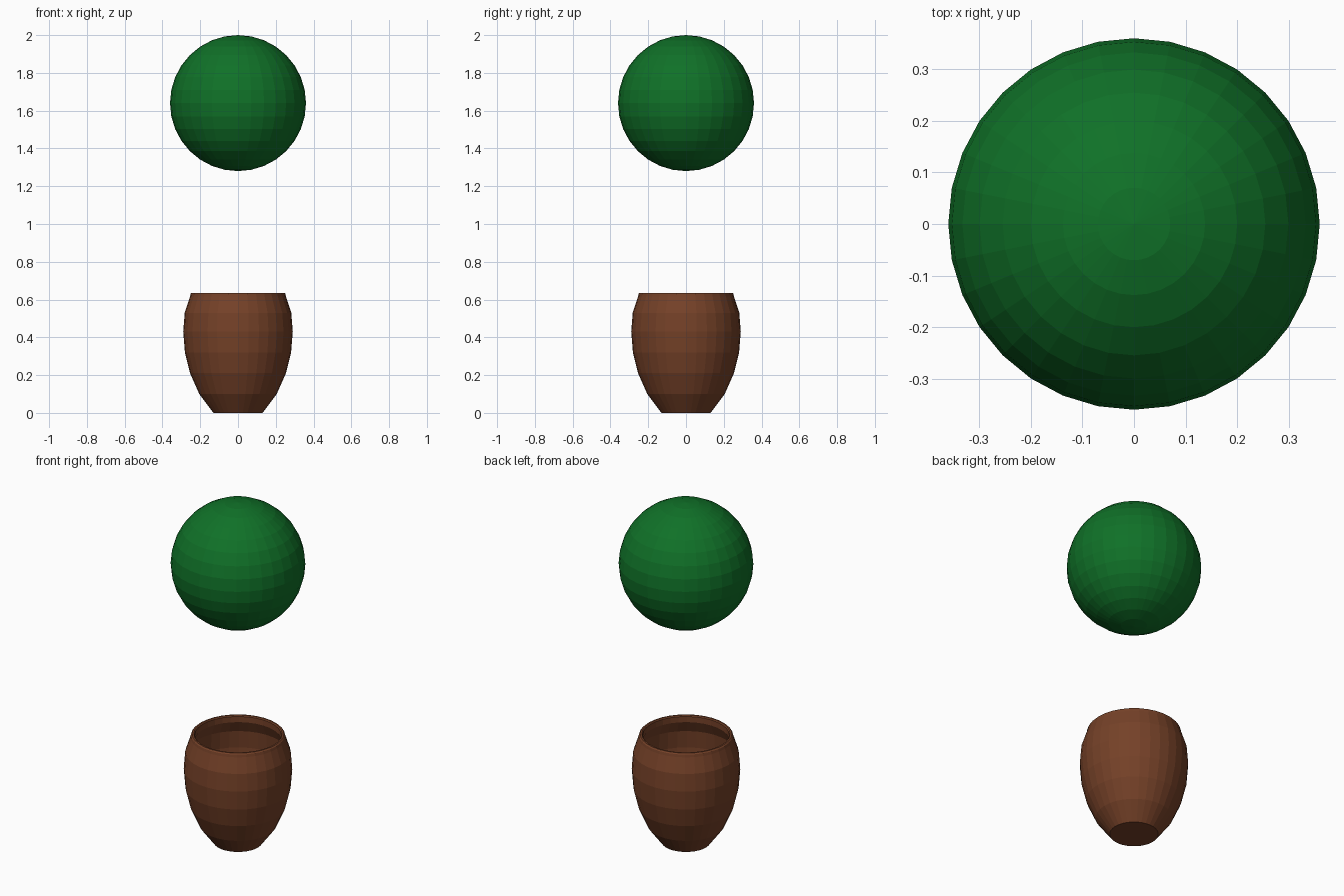
import bpy, bmesh, math

if "Cube" in bpy.data.objects:
    bpy.data.objects.remove(bpy.data.objects["Cube"])

SEGMENTS = 32


def material(name, rgb):
    m = bpy.data.materials.new(name)
    m.diffuse_color = (*rgb, 1.0)
    m.use_nodes = True
    m.node_tree.nodes["Principled BSDF"].inputs["Base Color"].default_value = m.diffuse_color
    return m


def finish(bm, name, mat):
    bmesh.ops.recalc_face_normals(bm, faces=bm.faces)
    mesh = bpy.data.meshes.new(name)
    bm.to_mesh(mesh)
    bm.free()
    mesh.materials.append(mat)
    obj = bpy.data.objects.new(name, mesh)
    bpy.context.collection.objects.link(obj)
    return obj


def lathe(name, profile, mat):
    """Revolve an (r, z) profile around z, closing both ends with discs."""
    bm = bmesh.new()
    rings = []
    for r, z in profile:
        rings.append([bm.verts.new((r * math.cos(2 * math.pi * i / SEGMENTS),
                                    r * math.sin(2 * math.pi * i / SEGMENTS), z))
                      for i in range(SEGMENTS)])
    for a, b in zip(rings, rings[1:]):
        for i in range(SEGMENTS):
            j = (i + 1) % SEGMENTS
            bm.faces.new((a[i], a[j], b[j], b[i]))
    bm.faces.new(rings[0])
    bm.faces.new(rings[-1])
    return finish(bm, name, mat)


leaf_green = material("leaf green", (0.005, 0.165, 0.021))
pot_brown = material("pot brown", (0.178, 0.053, 0.021))

# Hollow bulging pot: outer wall up, rounded rim, inner lip, inner wall down
outer = [(0.13, 0.0), (0.205, 0.10), (0.254, 0.21), (0.281, 0.32),
         (0.29, 0.43), (0.282, 0.53), (0.254, 0.615)]
rim = [(0.251, 0.63), (0.245, 0.636), (0.236, 0.636), (0.231, 0.63), (0.231, 0.597)]
inner = [(0.262, 0.53), (0.27, 0.43), (0.261, 0.32), (0.234, 0.215),
         (0.187, 0.11), (0.12, 0.02)]
lathe("pot", outer + rim + inner, pot_brown)

# Foliage ball floating above the pot
bm = bmesh.new()
bmesh.ops.create_uvsphere(bm, u_segments=SEGMENTS, v_segments=16, radius=0.36)
bmesh.ops.translate(bm, verts=bm.verts, vec=(0, 0, 1.64))
finish(bm, "foliage_ball", leaf_green)
